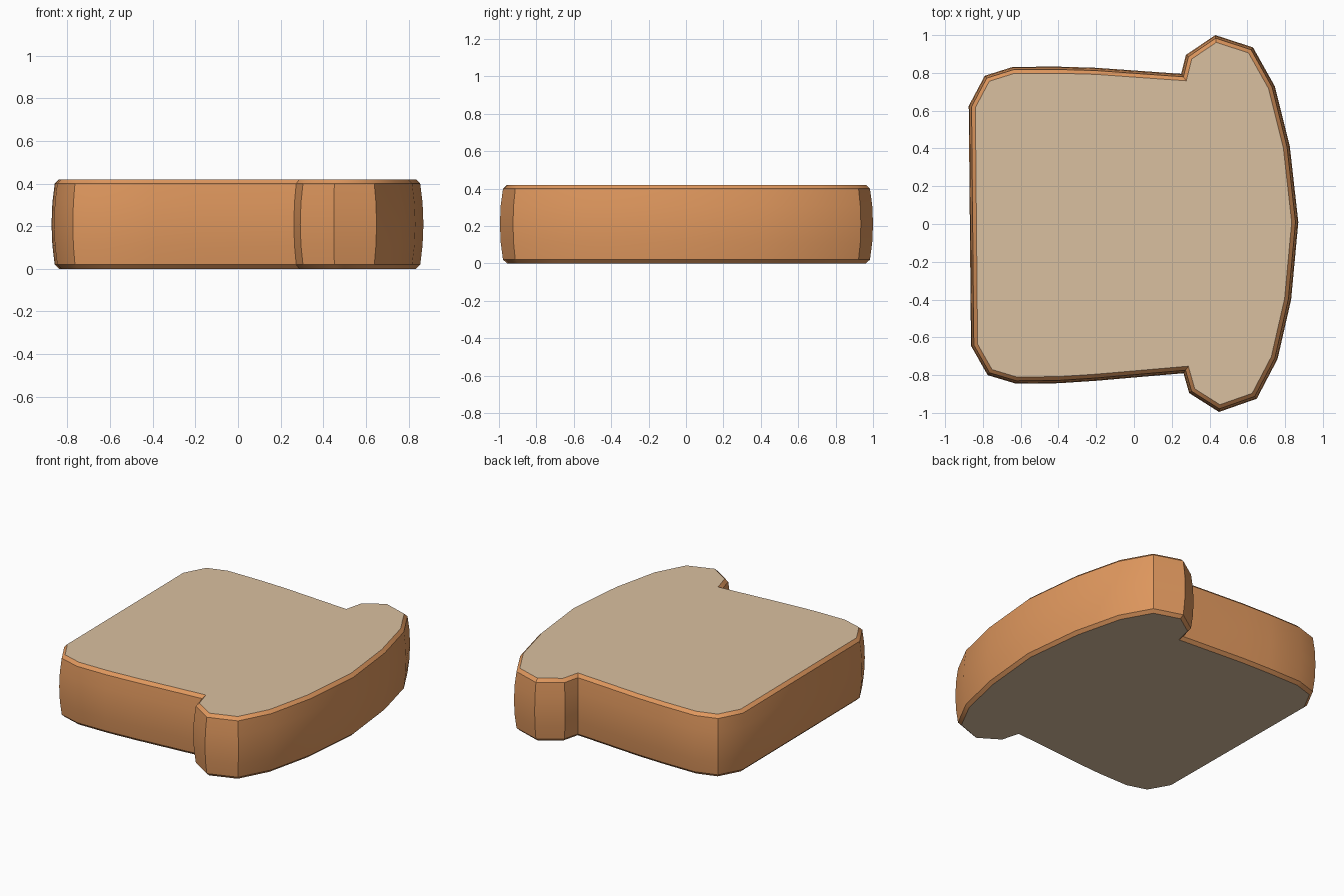
import bpy, bmesh, math
from mathutils import Vector

if "Cube" in bpy.data.objects:
    bpy.data.objects.remove(bpy.data.objects["Cube"])

# Outline of the slice seen from above, counter-clockwise
OUTLINE = [(0.87, 0.01), (0.825, 0.41), (0.745, 0.73), (0.63, 0.935), (0.43, 1.0),
           (0.275, 0.895), (0.25, 0.795), (-0.2, 0.827), (-0.4, 0.833), (-0.64, 0.832),
           (-0.79, 0.785), (-0.875, 0.625), (-0.863, -0.645), (-0.775, -0.80),
           (-0.625, -0.845), (-0.4, -0.843), (-0.2, -0.83), (0.262, -0.79),
           (0.292, -0.895), (0.45, -0.995), (0.65, -0.925), (0.76, -0.715), (0.832, -0.4)]
# Side profile: (inset, height)
PROFILE = [(0.035, 0.0), (0.015, 0.02), (0.004, 0.11), (0.0, 0.21),
           (0.004, 0.31), (0.015, 0.40), (0.035, 0.42)]


def material(name, rgb):
    m = bpy.data.materials.new(name)
    m.diffuse_color = (*rgb, 1)
    m.use_nodes = True
    m.node_tree.nodes["Principled BSDF"].inputs["Base Color"].default_value = m.diffuse_color
    return m


def inset(points, d):
    """Move every side of the outline inwards by d."""
    pts = [Vector(p) for p in points]
    out = []
    for i, p in enumerate(pts):
        a = (p - pts[i - 1]).normalized()
        b = (pts[(i + 1) % len(pts)] - p).normalized()
        na, nb = Vector((-a.y, a.x)), Vector((-b.y, b.x))
        out.append(p + (na + nb) * d / (1 + na.dot(nb)))
    return out


# Bread slice: stacked rings form the crust, caps are the crumb
bm = bmesh.new()
rings = [[bm.verts.new((p.x, p.y, z)) for p in inset(OUTLINE, d)] for d, z in PROFILE]
n = len(OUTLINE)
for low, high in zip(rings, rings[1:]):
    for i in range(n):
        j = (i + 1) % n
        bm.faces.new((low[i], low[j], high[j], high[i]))
for cap in (rings[0][::-1], rings[-1]):
    bm.faces.new(cap).material_index = 1
bm.normal_update()

mesh = bpy.data.meshes.new("bread_slice")
bm.to_mesh(mesh)
bm.free()
mesh.materials.append(material("crust_brown", (0.745, 0.314, 0.112)))
mesh.materials.append(material("crumb_beige", (0.70, 0.525, 0.35)))
slice_obj = bpy.data.objects.new("bread_slice", mesh)
bpy.context.collection.objects.link(slice_obj)
bpy.context.view_layer.objects.active = slice_obj
slice_obj.select_set(True)
bpy.ops.object.shade_smooth_by_angle(angle=math.radians(36))
